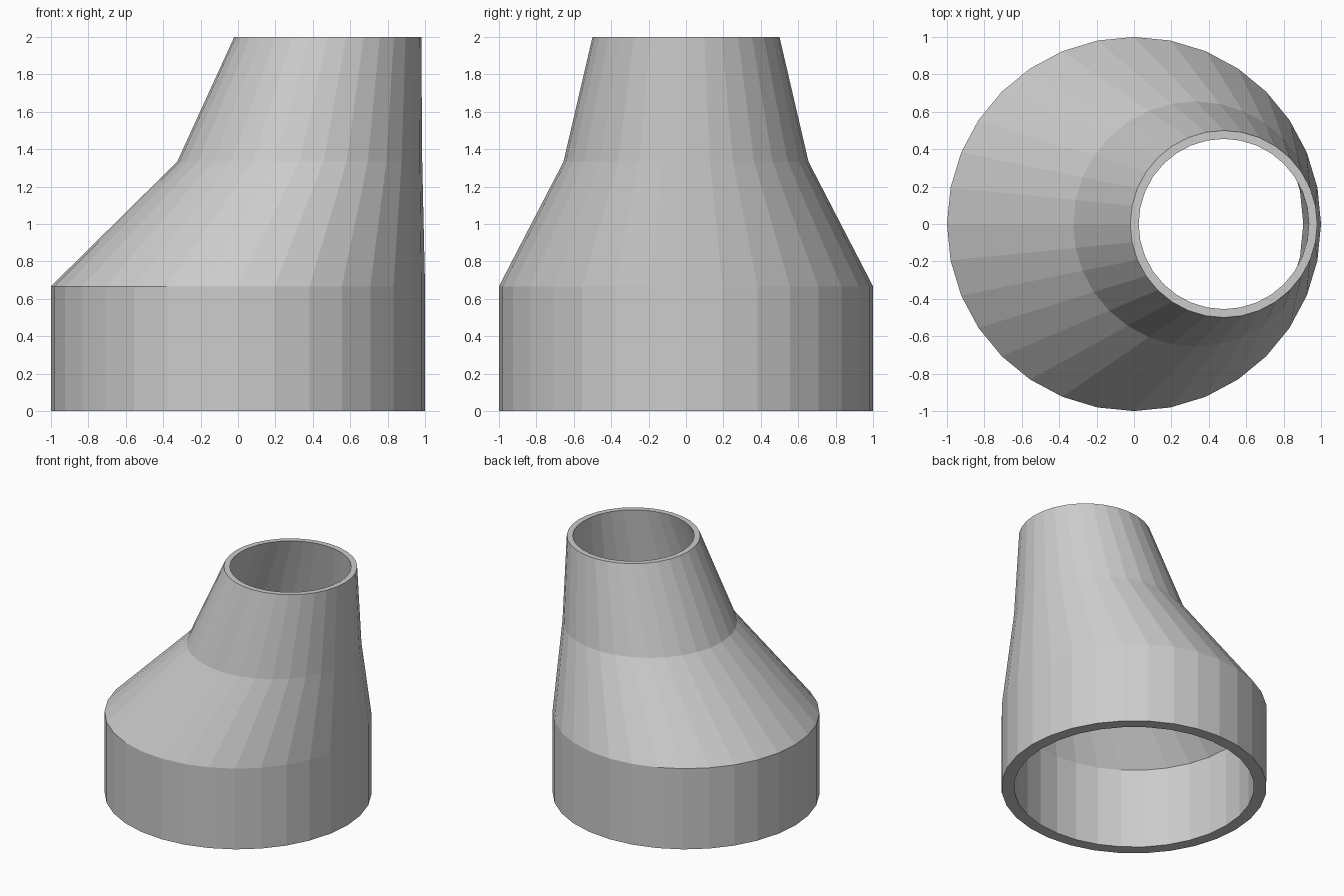
import bpy, bmesh
from math import cos, sin, pi

if "Cube" in bpy.data.objects:
    bpy.data.objects.remove(bpy.data.objects["Cube"])

SIDES = 32

# Closed wall section: (centre x, radius, height), outside upward then inside downward
RINGS = [
    (0.00, 1.000, 0.000),
    (0.00, 1.000, 0.667),
    (0.33, 0.655, 1.333),
    (0.48, 0.500, 2.000),
    (0.48, 0.455, 2.000),
    (0.33, 0.596, 1.333),
    (0.00, 0.905, 0.667),
    (0.00, 0.905, 0.000),
]


def ring(bm, cx, r, z):
    return [bm.verts.new((cx + r * cos(2 * pi * i / SIDES),
                          r * sin(2 * pi * i / SIDES), z))
            for i in range(SIDES)]


# Eccentric pipe reducer, lofted through the rings and closed at both rims
bm = bmesh.new()
loops = [ring(bm, *r) for r in RINGS]
for a, b in zip(loops, loops[1:] + loops[:1]):
    for i in range(SIDES):
        j = (i + 1) % SIDES
        bm.faces.new((a[i], a[j], b[j], b[i]))
bmesh.ops.recalc_face_normals(bm, faces=bm.faces)

mesh = bpy.data.meshes.new("offset_pipe_reducer")
bm.to_mesh(mesh)
bm.free()
bpy.context.collection.objects.link(bpy.data.objects.new("offset_pipe_reducer", mesh))
